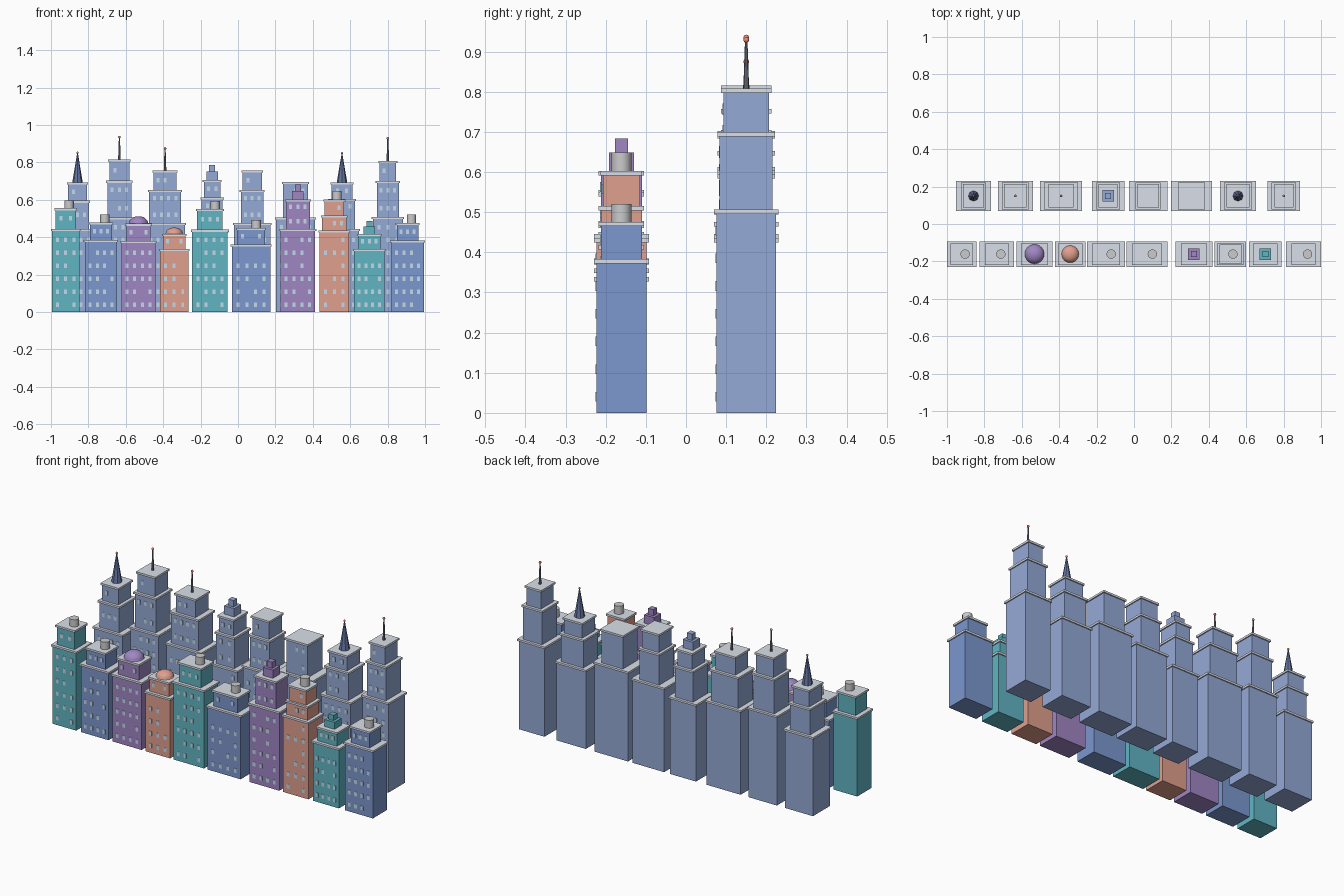
import bpy, bmesh, random
from mathutils import Matrix, Vector

if "Cube" in bpy.data.objects:
    bpy.data.objects.remove(bpy.data.objects["Cube"])

random.seed(4)
COLORS = {
    "blue": (0.20, 0.31, 0.62), "teal": (0.12, 0.46, 0.55), "purple": (0.35, 0.24, 0.55),
    "orange": (0.74, 0.35, 0.27), "far_blue": (0.30, 0.40, 0.68), "navy": (0.13, 0.18, 0.36),
    "glass": (0.55, 0.70, 0.83), "ledge": (0.70, 0.74, 0.81), "dark": (0.20, 0.22, 0.27),
    "red": (0.85, 0.25, 0.18),
}
MATS = {}
for key, rgb in COLORS.items():
    MATS[key] = bpy.data.materials.new(key)
    MATS[key].diffuse_color = (*rgb, 1)


def finish(name, bm, mat=None):
    me = bpy.data.meshes.new(name)
    bm.to_mesh(me)
    bm.free()
    ob = bpy.data.objects.new(name, me)
    bpy.context.collection.objects.link(ob)
    if mat:
        me.materials.append(MATS[mat])
    return ob


def boxes(name, items, mat=None):
    """items: (centre, size) pairs joined in one mesh"""
    bm = bmesh.new()
    for c, s in items:
        bmesh.ops.create_cube(bm, size=1, matrix=Matrix.Translation(c) @ Matrix.Diagonal((*s, 1)))
    return finish(name, bm, mat)


def cone(name, x, y, z0, z1, r0, r1, sides, mat=None, smooth=False):
    bm = bmesh.new()
    bmesh.ops.create_cone(bm, cap_ends=True, segments=sides, radius1=r0, radius2=r1,
                          depth=z1 - z0, matrix=Matrix.Translation((x, y, (z0 + z1) / 2)))
    if smooth:
        for f in bm.faces:
            f.smooth = len(f.verts) == 4
    return finish(name, bm, mat)


def ball(name, x, y, z, r, mat, squash=1.0, half=False):
    bm = bmesh.new()
    bmesh.ops.create_uvsphere(bm, u_segments=24 if half else 12, v_segments=16 if half else 8, radius=r)
    if half:
        bmesh.ops.bisect_plane(bm, geom=bm.verts[:] + bm.edges[:] + bm.faces[:], plane_co=(0, 0, 0),
                               plane_no=(0, 0, 1), clear_inner=True)
    bmesh.ops.scale(bm, vec=Vector((1, 1, squash)), verts=bm.verts)
    bmesh.ops.translate(bm, vec=Vector((x, y, z)), verts=bm.verts)
    for f in bm.faces:
        f.smooth = True
    return finish(name, bm, mat)


LEDGE, OVER = 0.011, 0.006


def building(name, x, y, tiers, depths, mat, roof, top, shift=0.0):
    """tiers: (body width, top height), stepped upward; roof: kind of roof feature"""
    base = 0.0
    walls, ledges, wins = [], [], []
    for (w, z), d in zip(tiers, depths):
        walls.append(((x, y, (base + z - LEDGE) / 2), (w, d, z - LEDGE - base)))
        ledges.append(((x, y, z - LEDGE / 2), (w + 2 * OVER, d + 2 * OVER, LEDGE)))
        # window grid on the front face only
        cols = max(2, round(w / 0.046))
        rows = max(1, int((z - base - 0.02) / 0.068))
        for i in range(cols):
            for j in range(rows):
                if random.random() < 0.88:
                    wx = x + ((i + 0.5) / cols - 0.5) * w * 0.9
                    wz = base + (0.04 + j * 0.069 if base == 0 else (j + 0.5) * (z - base) / rows)
                    wins.append(((wx, y - d / 2, wz), (0.016, 0.004, 0.024)))
        base = z
    boxes(name + "_walls", walls, mat)
    boxes(name + "_ledges", ledges, "ledge")
    boxes(name + "_windows", wins, "glass")
    if roof == "tank":
        cone(name + "_roof_tank", x + shift, y, base, top, 0.025, 0.025, 16, None, True)
    elif roof == "dome":
        r = shift
        ball(name + "_dome", x, y, base, r, mat, (top - base) / r, True)
    elif roof == "steps":
        mid = base + (top - base) * 0.57
        boxes(name + "_roof_steps", [((x, y, (base + mid) / 2), (0.062, 0.062, mid - base)),
                                     ((x, y, (mid + top) / 2), (0.032, 0.032, top - mid))], mat)
    elif roof == "spire":
        cone(name + "_spire", x, y, base, top - 0.008, 0.028, 0.002, 8, "navy")
        ball(name + "_beacon", x, y, top - 0.006, 0.006, "red")
    elif roof == "antenna":
        cone(name + "_antenna", x, y, base, top - 0.01, 0.007, 0.003, 8, "dark")
        ball(name + "_beacon", x, y, top - 0.007, 0.007, "red")


# front row: x, colour, tiers, roof, roof top, tank shift or dome radius
front = [
    (-0.921, "teal", [(0.146, 0.445), (0.110, 0.555)], "tank", 0.595, 0.018),
    (-0.733, "blue", [(0.172, 0.385), (0.116, 0.478)], "tank", 0.52, 0.021),
    (-0.532, "purple", [(0.180, 0.38), (0.130, 0.472)], "dome", 0.512, 0.052),
    (-0.341, "orange", [(0.152, 0.338), (0.120, 0.418)], "dome", 0.452, 0.046),
    (-0.150, "teal", [(0.190, 0.44), (0.136, 0.55)], "tank", 0.593, 0.028),
    (0.070, "blue", [(0.206, 0.36), (0.150, 0.45)], "tank", 0.492, 0.028),
    (0.320, "purple", [(0.186, 0.445), (0.128, 0.602)], "steps", 0.683, 0),
    (0.515, "orange", [(0.156, 0.435), (0.130, 0.515), (0.106, 0.602)], "tank", 0.648, 0.014),
    (0.702, "teal", [(0.162, 0.338), (0.120, 0.418)], "steps", 0.487, 0),
    (0.907, "blue", [(0.174, 0.383), (0.116, 0.476)], "tank", 0.52, 0.021),
]
for n, (x, col, tiers, roof, top, s) in enumerate(front, 1):
    building(f"front_building_{n}", x, -0.161, tiers, (0.125, 0.102, 0.092), col, roof, top, s)

# back row of taller towers
back = [
    (-0.858, [(0.175, 0.445), (0.124, 0.595), (0.100, 0.692)], "spire", 0.858),
    (-0.634, [(0.175, 0.505), (0.130, 0.702), (0.108, 0.815)], "antenna", 0.942),
    (-0.390, [(0.212, 0.475), (0.170, 0.652), (0.122, 0.757)], "antenna", 0.882),
    (-0.138, [(0.162, 0.435), (0.112, 0.612), (0.090, 0.705)], "steps", 0.787),
    (0.076, [(0.195, 0.475), (0.122, 0.652), (0.104, 0.757)], "", 0),
    (0.307, [(0.208, 0.505), (0.132, 0.695)], "", 0),
    (0.556, [(0.182, 0.445), (0.140, 0.605), (0.112, 0.692)], "spire", 0.855),
    (0.801, [(0.160, 0.507), (0.118, 0.700), (0.090, 0.808)], "antenna", 0.936),
]
for n, (x, tiers, roof, top) in enumerate(back, 1):
    building(f"back_tower_{n}", x, 0.15, tiers, (0.149, 0.132, 0.114), "far_blue", roof, top)

for m in bpy.data.materials:
    if m.users and not m.is_grease_pencil:
        m.use_nodes = True
        m.node_tree.nodes["Principled BSDF"].inputs["Base Color"].default_value = m.diffuse_color
